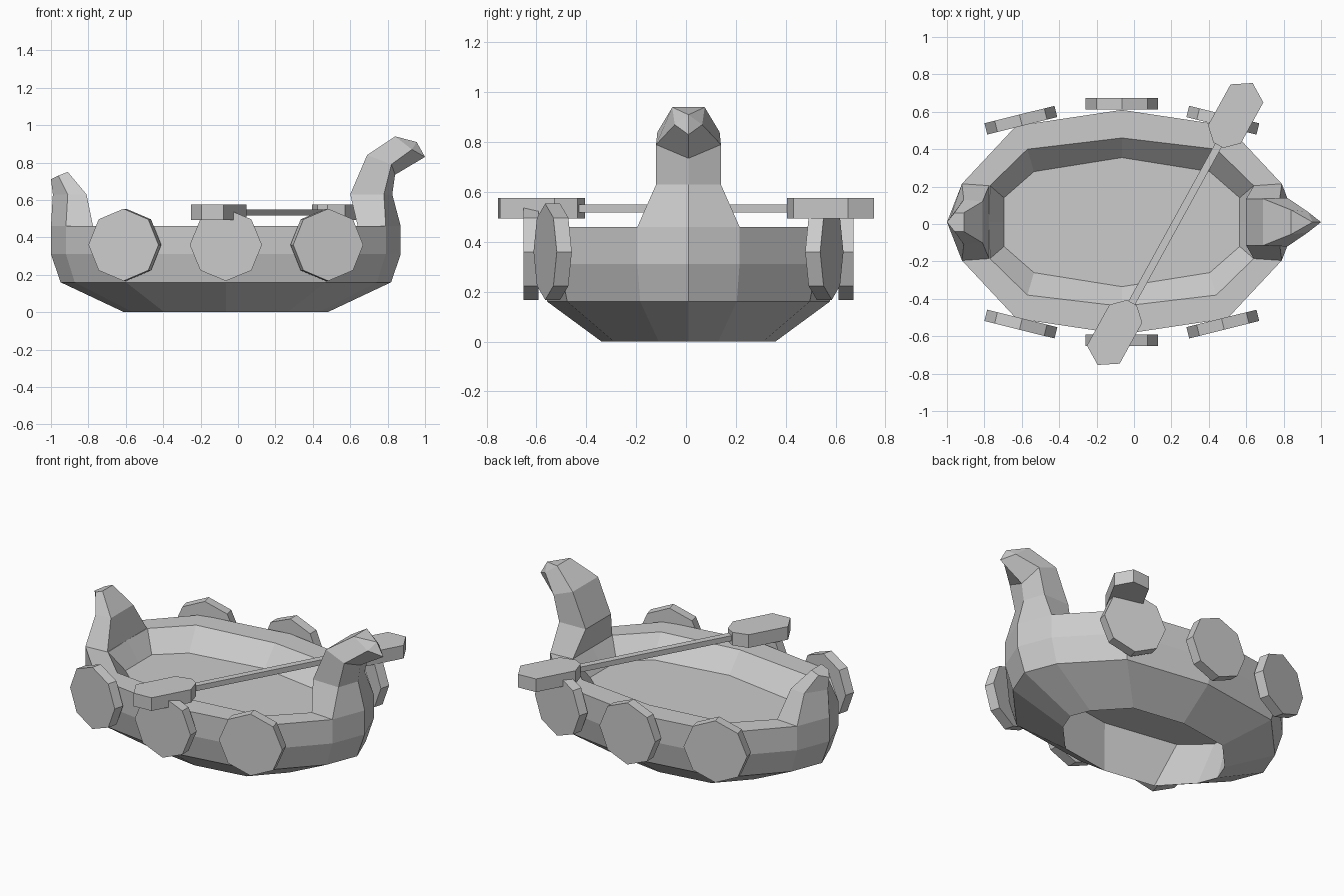
import bpy, bmesh, math
from mathutils import Matrix, Vector

if "Cube" in bpy.data.objects:
    bpy.data.objects.remove(bpy.data.objects["Cube"])

CX, CY = -0.065, 0.01  # hull centre


def finish(name, bm):
    bmesh.ops.recalc_face_normals(bm, faces=bm.faces)
    me = bpy.data.meshes.new(name)
    bm.to_mesh(me)
    bm.free()
    ob = bpy.data.objects.new(name, me)
    bpy.context.collection.objects.link(ob)
    return ob


def loft(name, rings, tip=None):
    """Bridge closed rings of equal length and cap both ends."""
    bm = bmesh.new()
    vr = [[bm.verts.new(p) for p in r] for r in rings]
    n = len(vr[0])
    for a, b in zip(vr, vr[1:]):
        for i in range(n):
            j = (i + 1) % n
            bm.faces.new((a[i], a[j], b[j], b[i]))
    bm.faces.new(vr[0])
    if tip:
        t = bm.verts.new(tip)
        for i in range(n):
            bm.faces.new((vr[-1][i], vr[-1][(i + 1) % n], t))
    else:
        bm.faces.new(vr[-1])
    return finish(name, bm)


def prism(name, pts, z0, z1):
    return loft(name, [[(x, y, z) for x, y in pts] for z in (z0, z1)])


def oval(quarter, z, s=1.0):
    """Twelve-sided outline from its quarter (bow, two corners, beam)."""
    e, c1, c2, b = quarter
    q = [e, c1, c2, b]
    q += [(-x, y) for x, y in (c2, c1, e)]
    q += [(x, -y) for x, y in ((-c1[0], c1[1]), (-c2[0], c2[1]), b, c2, c1)]
    return [(CX + x * s, CY + y * s, z) for x, y in q]


# Hull: floor, inner wall, rim, outer planks, hollow underside
outer = [(0.935, 0), (0.855, 0.205), (0.565, 0.515), (0, 0.6)]
inner = [(0.71, 0), (0.705, 0.195), (0.505, 0.39), (0, 0.45)]
floor = [(0.63, 0), (0.63, 0.13), (0.47, 0.27), (0, 0.345)]
loft("hull", [
    oval(floor, 0.34), oval(inner, 0.46), oval(outer, 0.46), oval(outer, 0.31),
    oval(outer, 0.16, 0.945), oval(outer, 0.0, 0.582), oval(floor, 0.31),
])


# Raised ends: each section is (inboard, side, outer middle) as x, half width, z
def post(name, sections, tip=None):
    rings = []
    for (xi, wi, zi), (xs, ws, zs), (xm, zm) in sections:
        rings.append([(xi, CY + wi, zi), (xs, CY + ws, zs), (xm, CY, zm),
                      (xs, CY - ws, zs), (xi, CY - wi, zi)])
    return loft(name, rings, tip)


post("prow", [
    ((0.64, 0.195, 0.46), (0.79, 0.205, 0.46), (0.87, 0.46)),
    ((0.60, 0.125, 0.63), (0.78, 0.13, 0.63), (0.825, 0.63)),
    ((0.69, 0.125, 0.84), (0.82, 0.13, 0.79), (0.84, 0.735)),
    ((0.84, 0.065, 0.94), (0.93, 0.055, 0.87), (1.0, 0.83)),
], tip=(0.955, CY, 0.91))
post("stern_post", [
    ((-0.775, 0.195, 0.46), (-0.92, 0.205, 0.46), (-1.0, 0.46)),
    ((-0.81, 0.11, 0.63), (-0.91, 0.12, 0.63), (-0.99, 0.63)),
    ((-0.91, 0.05, 0.75), (-0.96, 0.05, 0.73), (-1.0, 0.71)),
])

# Eight-sided shields, three along each side
for side in (1, -1):
    for i, (dx, dy, tilt) in enumerate([(-0.54, 0.545, 14), (0, 0.632, 0), (0.54, 0.545, -14)]):
        pts = [(0.193 * math.cos(k * math.pi / 4), 0.193 * math.sin(k * math.pi / 4))
               for k in range(8)]
        label = "left" if side > 0 else "right"
        ob = prism(f"{label}_shield_{i + 1}", pts, -0.031, 0.031)
        ob.data.transform(Matrix.Translation((CX + dx, CY + side * dy, 0.36))
                          @ Matrix.Rotation(math.radians(side * tilt), 4, 'Z')
                          @ Matrix.Rotation(math.pi / 2, 4, 'X'))

# Double-bladed oar laid across the rim
place = Matrix.Translation((0.22, 0, 0.535)) @ Matrix.Rotation(math.radians(61.2), 4, 'Z')
shaft = prism("oar_shaft", [(-0.5, -0.02), (0.5, -0.02), (0.5, 0.02), (-0.5, 0.02)],
              -0.018, 0.015)
shaft.data.transform(place)
blade = [(0.48, -0.03), (0.547, -0.1), (0.797, -0.1), (0.86, 0), (0.797, 0.1),
         (0.547, 0.1), (0.48, 0.03)]
for s, label in ((1, "back"), (-1, "front")):
    ob = prism(f"{label}_oar_blade", [(s * x, s * y) for x, y in blade], -0.042, 0.04)
    ob.data.transform(place)
